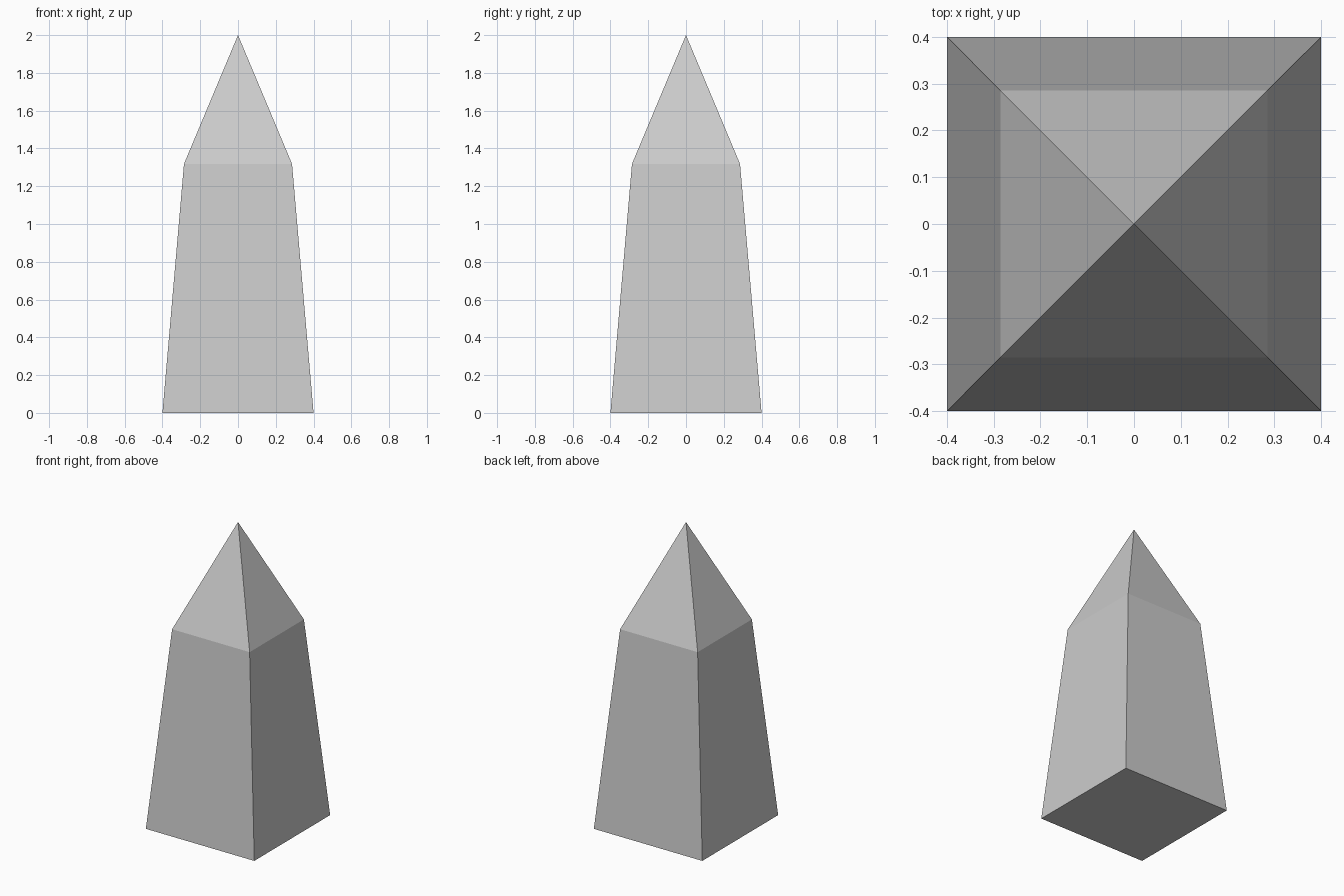
import bpy, bmesh

if "Cube" in bpy.data.objects:
    bpy.data.objects.remove(bpy.data.objects["Cube"])

# Square cross-sections of the obelisk: (half width, height)
SECTIONS = [(0.40, 0.0), (0.286, 1.318)]
TIP_HEIGHT = 2.0

bm = bmesh.new()
rings = [[bm.verts.new((sx * w, sy * w, z))
          for sx, sy in ((-1, -1), (1, -1), (1, 1), (-1, 1))]
         for w, z in SECTIONS]
tip = bm.verts.new((0, 0, TIP_HEIGHT))

# Base
bm.faces.new(rings[0][::-1])

# Tapered shaft and pointed cap
lower, upper = rings
for i in range(4):
    j = (i + 1) % 4
    bm.faces.new((lower[i], lower[j], upper[j], upper[i]))
    bm.faces.new((upper[i], upper[j], tip))

mesh = bpy.data.meshes.new("obelisk")
bm.to_mesh(mesh)
bm.free()
bpy.context.collection.objects.link(bpy.data.objects.new("obelisk", mesh))
